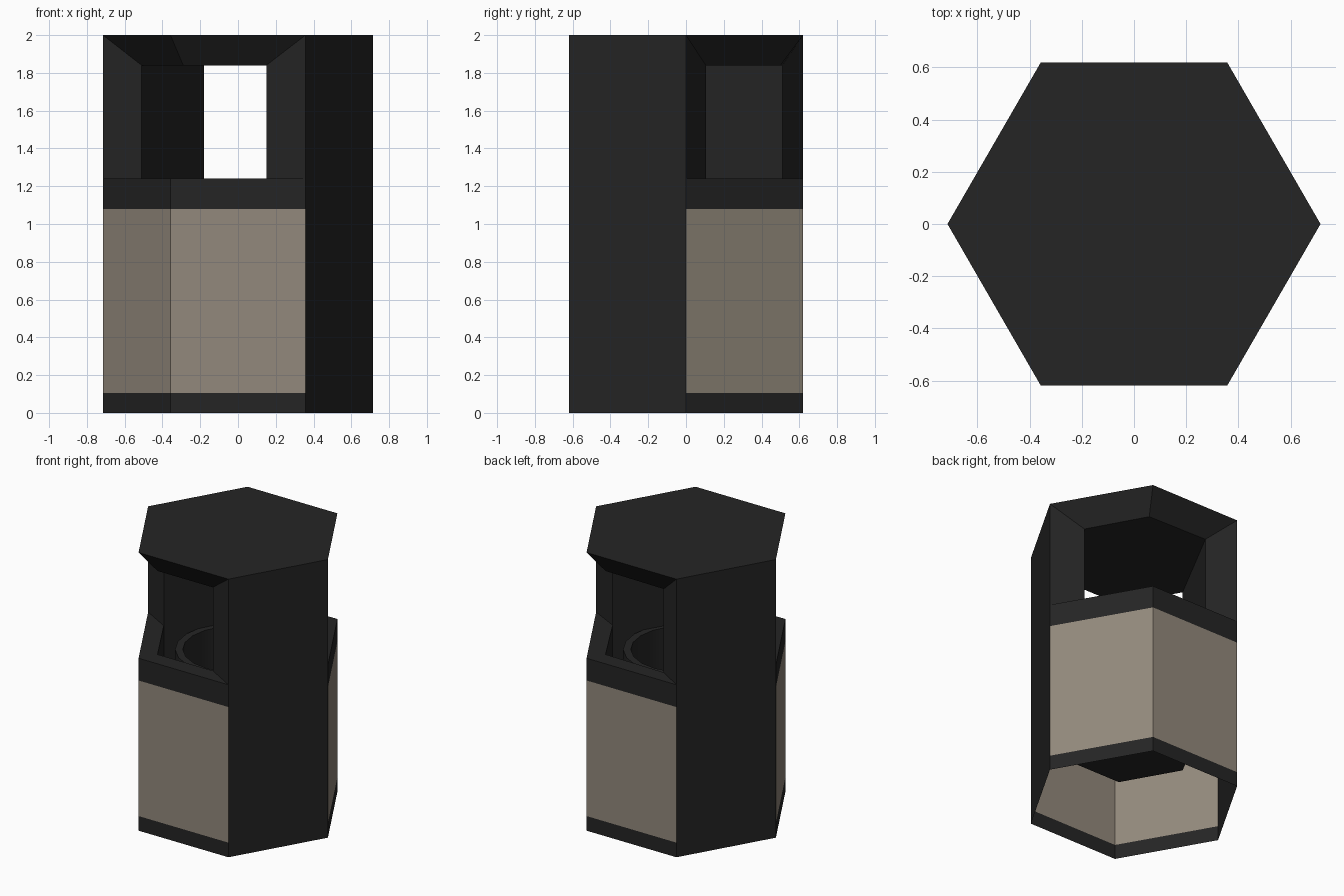
import bpy, bmesh, math
from mathutils import Vector

if "Cube" in bpy.data.objects:
    bpy.data.objects.remove(bpy.data.objects["Cube"])


def material(name, rgb):
    m = bpy.data.materials.new(name)
    m.diffuse_color = (*rgb, 1)
    m.use_nodes = True
    m.node_tree.nodes["Principled BSDF"].inputs["Base Color"].default_value = m.diffuse_color
    return m


DARK = material("charcoal metal", (0.018, 0.018, 0.018))
TAN = material("taupe panel", (0.29, 0.25, 0.20))

# hexagonal outline and the inner chamber outline, both counter-clockwise
OUTER = [(0.715 * math.cos(math.radians(60 * i)), 0.715 * math.sin(math.radians(60 * i)))
         for i in range(6)]
INNER = [(0.51, 0.105), (0.29, 0.5), (-0.18, 0.51), (-0.51, -0.115), (-0.29, -0.5), (0.15, -0.5)]
SOLID = (2, 5)          # sides that are closed for the full height
OPEN = (0, 1, 3, 4)     # sides with the window and the taupe panel
Z_PANEL0, Z_PANEL1, Z_RIM, Z_CEIL, Z_TOP, Z_FLOOR = 0.105, 1.08, 1.24, 1.84, 2.0, 0.5


def build(name, polys, mat):
    """Mesh object from a list of polygons (lists of 3D points), welded."""
    bm = bmesh.new()
    for p in polys:
        bm.faces.new([bm.verts.new(Vector(v)) for v in p])
    bmesh.ops.remove_doubles(bm, verts=bm.verts, dist=1e-5)
    me = bpy.data.meshes.new(name)
    bm.to_mesh(me)
    bm.free()
    me.materials.append(mat)
    ob = bpy.data.objects.new(name, me)
    bpy.context.collection.objects.link(ob)
    return ob


def wall(ring, i, z0, z1):
    """Upright quad on side i of a ring, facing outward."""
    a, b = ring[i], ring[(i + 1) % 6]
    return [(*a, z0), (*b, z0), (*b, z1), (*a, z1)]


def bridge(i, z_out, z_in):
    """Quad from the outer to the inner outline on side i."""
    j = (i + 1) % 6
    return [(*OUTER[i], z_out), (*OUTER[j], z_out), (*INNER[j], z_in), (*INNER[i], z_in)]


# full-height side panels with the jambs that frame the windows
panels = [wall(OUTER, i, 0, Z_TOP) for i in SOLID]
for i in SOLID:
    for k, flip in ((i, False), ((i + 1) % 6, True)):
        q = [(*OUTER[k], Z_RIM), (*OUTER[k], Z_TOP), (*INNER[k], Z_CEIL), (*INNER[k], Z_RIM)]
        panels.append(q[::-1] if flip else q)
    panels.append(wall(INNER, i, Z_RIM, Z_CEIL)[::-1])
build("side_panels", panels, DARK)

# base skirt, and window sill with its flat top
build("base_skirt", [wall(OUTER, i, 0, Z_PANEL0) for i in OPEN], DARK)
build("window_sill", [wall(OUTER, i, Z_PANEL1, Z_RIM) for i in OPEN]
      + [bridge(i, Z_RIM, Z_RIM) for i in OPEN], DARK)

# taupe cladding
build("cladding", [wall(OUTER, i, Z_PANEL0, Z_PANEL1) for i in OPEN], TAN)

# lid with sloping underside
build("lid", [[(*p, Z_TOP) for p in OUTER], [(*p, Z_CEIL) for p in INNER][::-1]]
      + [bridge(i, Z_TOP, Z_CEIL)[::-1] for i in OPEN], DARK)

# inner chamber hanging below the sill
build("inner_chamber", [wall(INNER, i, Z_FLOOR, Z_RIM)[::-1] for i in range(6)]
      + [[(*p, Z_FLOOR) for p in INNER]], DARK)

# round bin standing in the chamber: lathe profile (radius, height)
profile = [(0.41, 0.51), (0.41, 1.165), (0.36, 1.165), (0.36, 0.54)]
N = 20
ring = [[(r * math.cos(2 * math.pi * k / N), r * math.sin(2 * math.pi * k / N), z)
         for k in range(N)] for r, z in profile]
bin_faces = [[lo[k], lo[(k + 1) % N], hi[(k + 1) % N], hi[k]]
             for lo, hi in zip(ring, ring[1:]) for k in range(N)]
bin_faces.append(ring[-1])
can = build("round_bin", bin_faces, DARK)
bpy.context.view_layer.objects.active = can
can.select_set(True)
bpy.ops.object.shade_smooth_by_angle(angle=math.radians(35))
